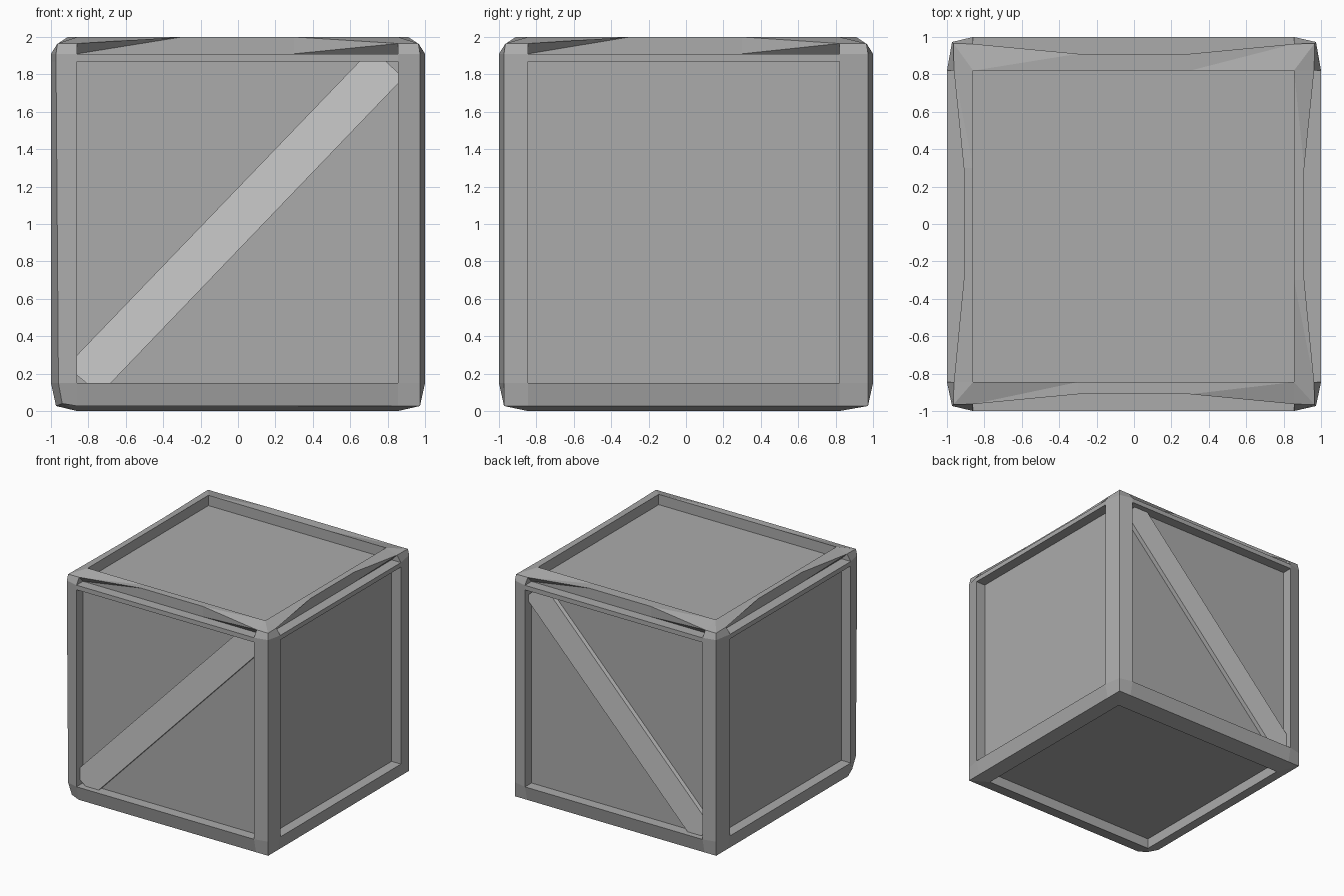
import bpy, bmesh
from mathutils import Matrix, Vector
from math import pi

if "Cube" in bpy.data.objects:
    bpy.data.objects.remove(bpy.data.objects["Cube"])

EDGE, DEEP = 0.973, 0.91           # pulled-in cube edges, panel plane
Z0, Z1, Z2, Z3, ZC = 0.027, 0.15, 1.87, 1.91, 1.965
# opening limits (low, high) along each side and the top opening distance
SIDES = [(-.86, .855, .845), (-.845, .82, .855), (-.855, .86, .82), (-.82, .845, .86)]


def grey(name, value):
    mat = bpy.data.materials.new(name)
    mat.diffuse_color = (value, value, value, 1)
    mat.use_nodes = True
    mat.node_tree.nodes["Principled BSDF"].inputs["Base Color"].default_value = mat.diffuse_color
    return mat


BODY, BRACE = grey("body_grey", .41), grey("brace_grey", .54)


def finish(name, bm, mat):
    bmesh.ops.remove_doubles(bm, verts=bm.verts, dist=0.001)
    mesh = bpy.data.meshes.new(name)
    bm.to_mesh(mesh)
    bm.free()
    mesh.materials.append(mat)
    obj = bpy.data.objects.new(name, mesh)
    bpy.context.collection.objects.link(obj)


def face(bm, rot, *pts):
    # points are (along, outward distance, height) on the front side
    bm.faces.new([bm.verts.new(rot @ Vector((u, -d, z))) for u, d, z in pts])


def jamb(bm, rot, outer, inner):
    for i in range(len(outer)):
        j = (i + 1) % len(outer)
        face(bm, rot, outer[i], outer[j], inner[j], inner[i])


frame, panels = bmesh.new(), bmesh.new()
for k, (lo, hi, top) in enumerate(SIDES):
    rot = Matrix.Rotation(k * pi / 2, 3, 'Z')
    us, zs = (-EDGE, lo, hi, EDGE), (Z0, Z1, Z2, Z3)

    def p(i, j):
        return (us[i], 1.0 if i in (1, 2) and j > 0 else EDGE, zs[j])

    # posts and rails around the opening
    for i in range(3):
        for j in range(3):
            if (i, j) != (1, 1):
                face(frame, rot, p(i, j), p(i+1, j), p(i+1, j+1), p(i, j+1))
    outer = [(lo, 1, Z1), (hi, 1, Z1), (hi, 1, Z2), (lo, 1, Z2)]
    inner = [(u, DEEP, z) for u, d, z in outer]
    jamb(frame, rot, outer, inner)
    face(panels, rot, *inner)

    # corner blocks
    ql, qr = (-.965, .965, ZC), (.965, .965, ZC)
    rl, rr = (lo, .963, ZC), (hi, .963, ZC)
    face(frame, rot, p(0, 3), p(1, 3), rl, ql)
    face(frame, rot, p(2, 3), p(3, 3), qr, rr)

    # flat ledge and the set-back, twisted wall of the top rail
    wl, wr = (lo, DEEP, Z3), (hi, DEEP, Z3)
    cl, cr = (-.3, DEEP, Z3), (.3, DEEP, Z3)
    bl, br = (-.3, DEEP, 2), (.3, DEEP, 2)
    face(frame, rot, p(1, 3), p(2, 3), wr, cr, cl, wl)
    face(frame, rot, p(1, 3), wl, rl)
    face(frame, rot, p(2, 3), rr, wr)
    face(frame, rot, wl, bl, rl)
    face(frame, rot, wl, cl, bl)
    face(frame, rot, cl, cr, br, bl)
    face(frame, rot, cr, rr, br)
    face(frame, rot, cr, wr, rr)

    # top ring
    il, ir = (lo, top, 2), (hi, top, 2)
    ml, mr = (-.3, top, 2), (.3, top, 2)
    face(frame, rot, ql, rl, il)
    face(frame, rot, rl, ml, il)
    face(frame, rot, rl, bl, ml)
    face(frame, rot, bl, br, mr, ml)
    face(frame, rot, br, rr, ir)
    face(frame, rot, br, ir, mr)
    face(frame, rot, rr, qr, ir)

    # bottom ring
    face(frame, rot, (lo, top, 0), (hi, top, 0), p(3, 0), p(2, 0), p(1, 0), p(0, 0))

# top and bottom openings
flat = Matrix.Identity(3)
rect = [(-.86, .845), (.855, .845), (.855, -.82), (-.86, -.82)]
for z_out, z_in, pts in ((2, DEEP + 1, rect), (0, 1 - DEEP, rect[::-1])):
    outer = [(x, d, z_out) for x, d in pts]
    inner = [(x, d, z_in) for x, d in pts]
    jamb(frame, flat, outer, inner)
    face(panels, flat, *inner)

# worn lower front-left corner
bmesh.ops.remove_doubles(frame, verts=frame.verts, dist=0.001)
for v in frame.verts:
    if v.co.x < -.96 and v.co.y < -.96:
        if v.co.z < .1:
            v.co = (-.94, -.95, .04)
        elif v.co.z < .2:
            v.co.x = -.96
finish("crate_frame", frame, BODY)
finish("crate_panels", panels, BODY)

# diagonal braces, front and back
outline = [(-.86, .30), (-.86, .19), (-.81, .15), (-.68, .15),
           (.855, 1.75), (.855, 1.81), (.79, 1.87), (.65, 1.87)]
for name, sign in (("front_brace", 1), ("back_brace", -1)):
    bm = bmesh.new()
    outer = [(x, DEEP + .04, z) for x, z in outline]
    inner = [(x, DEEP - .01, z) for x, z in outline]
    face(bm, flat, *outer)
    jamb(bm, flat, inner, outer)
    for v in bm.verts:
        v.co.y *= sign
    if sign < 0:
        bmesh.ops.reverse_faces(bm, faces=bm.faces)
    finish(name, bm, BRACE)
